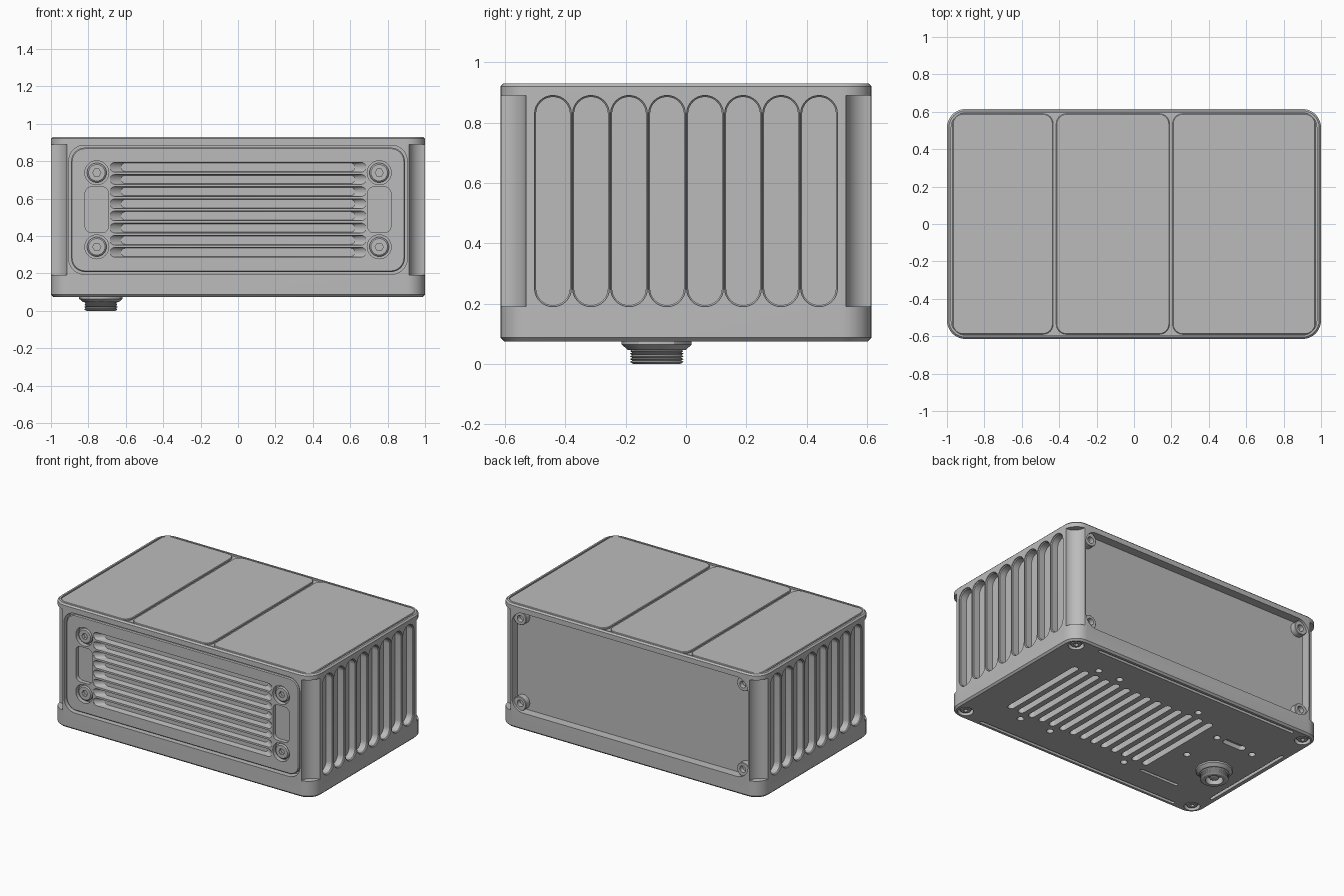
import bpy, bmesh
from math import sin, cos, pi, radians

if "Cube" in bpy.data.objects:
    bpy.data.objects.remove(bpy.data.objects["Cube"])

# One metal colour
grey = bpy.data.materials.new("machined_grey")
grey.use_nodes = True
GREY = (0.5, 0.5, 0.5, 1)
grey.diffuse_color = GREY
grey.node_tree.nodes["Principled BSDF"].inputs["Base Color"].default_value = GREY

# Working planes: (u, v, depth) to (x, y, z)
def TOP(u, v, d): return (u, v, d)
def FRONT(u, v, d): return (u, d, v)
def SIDE(u, v, d): return (d, u, v)


def skin(bm, rings):
    """Closed solid through rings of equal point count."""
    rings = [[bm.verts.new(p) for p in ring] for ring in rings]
    n = len(rings[0])
    faces = [bm.faces.new(rings[0]), bm.faces.new(rings[-1])]
    for a, b in zip(rings, rings[1:]):
        for i in range(n):
            j = (i + 1) % n
            faces.append(bm.faces.new((a[i], a[j], b[j], b[i])))
    bmesh.ops.recalc_face_normals(bm, faces=faces)


def block(bm, plane, cu, cv, w, h, r, layers, seg=6):
    """Rounded rectangle solid; layers are (depth, inset u, inset v)."""
    rings = []
    for d, du, dv in layers:
        a, b = w / 2 - du, h / 2 - dv
        q = max(min(r - min(du, dv), a, b) * 0.995, 0.002)
        ring = []
        for k, (sx, sy) in enumerate(((1, 1), (-1, 1), (-1, -1), (1, -1))):
            for i in range(seg + 1):
                t = (k + i / seg) * pi / 2
                ring.append(plane(cu + sx * (a - q) + q * cos(t),
                                  cv + sy * (b - q) + q * sin(t), d))
        rings.append(ring)
    skin(bm, rings)


def lathe(bm, plane, cu, cv, profile, n=32):
    """Turned solid; profile is (radius, depth)."""
    skin(bm, [[plane(cu + r * cos(2 * pi * i / n), cv + r * sin(2 * pi * i / n), d)
               for i in range(n)] for r, d in profile])


def make(name, bm):
    mesh = bpy.data.meshes.new(name)
    bm.to_mesh(mesh)
    bm.free()
    obj = bpy.data.objects.new(name, mesh)
    bpy.context.scene.collection.objects.link(obj)
    mesh.materials.append(grey)
    return obj


def cut(obj, bm):
    """Subtract the cutter solids and bake the result."""
    tool = make("cutter", bm)
    tool.hide_render = True
    mod = obj.modifiers.new("cut", "BOOLEAN")
    mod.operation, mod.solver, mod.object = "DIFFERENCE", "EXACT", tool
    graph = bpy.context.evaluated_depsgraph_get()
    mesh = bpy.data.meshes.new_from_object(obj.evaluated_get(graph))
    obj.modifiers.clear()
    obj.data = mesh
    bpy.data.objects.remove(tool)


SIGNS = [(sx, sy) for sx in (-1, 1) for sy in (-1, 1)]
X, Y, Z0, Z1 = 1.0, 0.615, 0.075, 0.93
MID, TALL = 0.54, 0.70          # centre and height of the wall features
parts = []

# Body shell with chamfered rims
bm = bmesh.new()
block(bm, TOP, 0, 0, 2 * X, 2 * Y, 0.1,
      [(Z0, 0.012, 0.012), (Z0 + 0.012, 0, 0), (Z1 - 0.01, 0, 0), (Z1, 0.01, 0.01)], 8)
body = make("body", bm)

c = bmesh.new()
# Scooped vertical corners
for sx, sy in SIGNS:
    lathe(c, TOP, sx * X, sy * Y, [(0.085, 0.19), (0.085, 0.89)], 48)
# Side flutes
for side in (-1, 1):
    for i in range(8):
        block(c, SIDE, (i - 3.5) * 0.126, MID, 0.122, TALL, 0.061,
              [(side * 1.05, 0, 0), (side * 0.995, 0, 0),
               (side * 0.99, 0.005, 0.005), (side * 0.945, 0.005, 0.005)], 8)
# Front and back cavities
for side in (-1, 1):
    block(c, FRONT, 0, MID, 1.81, 0.69, 0.085,
          [(side * 0.66, 0, 0), (side * 0.555, 0, 0)], 8)
# Lid recess
block(c, TOP, 0, 0, 1.955, 1.19, 0.08, [(0.96, 0, 0), (0.918, 0, 0)], 8)
cut(body, c)

# Underside pockets, as (x, y, length, width, depth)
c = bmesh.new()
pockets = [(0.74 - i * 0.084, 0, 0.045, 0.66, 0.05) for i in range(14)]
pockets += [(-0.02, s * 0.575, 1.58, 0.022, 0.02) for s in (-1, 1)]
pockets += [(-0.95, -0.04, 0.022, 0.7, 0.02), (-0.53, -0.39, 0.3, 0.022, 0.02),
            (-0.63, 0.22, 0.17, 0.05, 0.03)]
for x, y, w, h, deep in pockets:
    block(c, TOP, x, y, w, h, 0.5, [(Z0 - 0.05, 0, 0), (Z0 + deep, 0, 0)])
# Underside small holes
for x, y in ((0.61, 0.385), (0.44, 0.385), (-0.2, 0.385), (0.6, -0.385), (0.36, -0.385),
             (-0.24, -0.385), (-0.48, -0.06), (-0.49, 0.22), (-0.79, 0.2)):
    lathe(c, TOP, x, y, [(0.022, Z0 - 0.05), (0.022, Z0 + 0.03)], 20)
# Corner screw wells
for sx, sy in SIGNS:
    lathe(c, TOP, sx * 0.92, sy * 0.535, [(0.05, Z0 - 0.05), (0.05, Z0 + 0.03)], 28)
cut(body, c)
parts.append(body)

# Lid panels
for name, x0, x1 in (("lid_panel_right", -0.97, -0.432), ("lid_panel_middle", -0.416, 0.19),
                     ("lid_panel_left", 0.206, 0.97)):
    bm = bmesh.new()
    block(bm, TOP, (x0 + x1) / 2, 0, x1 - x0, 1.18, 0.055,
          [(0.915, 0, 0), (0.926, 0, 0), (Z1, 0.004, 0.004)])
    parts.append(make(name, bm))

# Front insert with grooves, pockets and screw counterbores
bm = bmesh.new()
block(bm, FRONT, 0, MID, 1.785, 0.665, 0.075,
      [(-0.55, 0, 0), (-0.601, 0, 0), (-0.607, 0.006, 0.006)], 8)
insert = make("front_insert", bm)
c = bmesh.new()
for i in range(8):
    block(c, FRONT, 0, MID + (i - 3.5) * 0.065, 1.37, 0.052, 0.026,
          [(-0.65, 0, 0), (-0.604, 0, 0), (-0.565, 0.06, 0.004)])
SCREWS = [(sx * 0.755, MID + sz * 0.198) for sx, sz in SIGNS]
for x, z in SCREWS:
    lathe(c, FRONT, x, z, [(0.064, -0.65), (0.064, -0.575)])
for side in (-1, 1):
    block(c, FRONT, side * 0.755, MID, 0.125, 0.245, 0.035,
          [(-0.65, 0, 0), (-0.58, 0, 0)])
cut(insert, c)
parts.append(insert)


# Hex socket screws
def screws(name, plane, spots, r, face, deep):
    heads, sockets = bmesh.new(), bmesh.new()
    step = (deep - face) * 0.2
    for u, v in spots:
        lathe(heads, plane, u, v, [(r * 0.85, face), (r, face + step), (r, deep)])
        lathe(sockets, plane, u, v, [(r * 0.42, face - step), (r * 0.42, face + 3 * step)], 6)
    obj = make(name, heads)
    cut(obj, sockets)
    parts.append(obj)


screws("front_screws", FRONT, SCREWS, 0.052, -0.6, -0.565)
screws("base_screws", TOP, [(sx * 0.92, sy * 0.535) for sx, sy in SIGNS],
       0.036, Z0 + 0.006, Z0 + 0.04)

# Back corner tabs with screw holes
bm, c = bmesh.new(), bmesh.new()
for sx, sz in SIGNS:
    block(bm, FRONT, sx * 0.857, MID + sz * 0.297, 0.096, 0.096, 0.046,
          [(0.55, 0, 0), (0.594, 0, 0), (0.597, 0.003, 0.003)])
    lathe(c, FRONT, sx * 0.853, MID + sz * 0.293, [(0.023, 0.65), (0.023, 0.565)], 20)
tabs = make("back_tabs", bm)
cut(tabs, c)
parts.append(tabs)

# Threaded connector and its nut under the base
CX, CY = -0.733, -0.097
bm = bmesh.new()
lathe(bm, TOP, CX, CY, [(0.095, 0.046), (0.116, 0.064), (0.116, 0.09)], 12)
parts.append(make("connector_nut", bm))
profile = [(0.055, 0.045), (0.055, 0), (0.078, 0)]
for i in range(5):
    z = 0.004 + i * 0.009
    profile += [(0.089, z + 0.003), (0.081, z + 0.0075)]
profile.append((0.081, 0.06))
bm = bmesh.new()
lathe(bm, TOP, CX, CY, profile)
parts.append(make("connector_thread", bm))
bm = bmesh.new()
lathe(bm, TOP, CX, CY, [(0.02, 0.012), (0.03, 0.016), (0.03, 0.05)], 24)
parts.append(make("connector_pin", bm))

# Smooth the rounds, keep the edges sharp
bpy.ops.object.select_all(action="DESELECT")
for obj in parts:
    obj.select_set(True)
bpy.context.view_layer.objects.active = body
bpy.ops.object.shade_smooth_by_angle(angle=radians(30))
